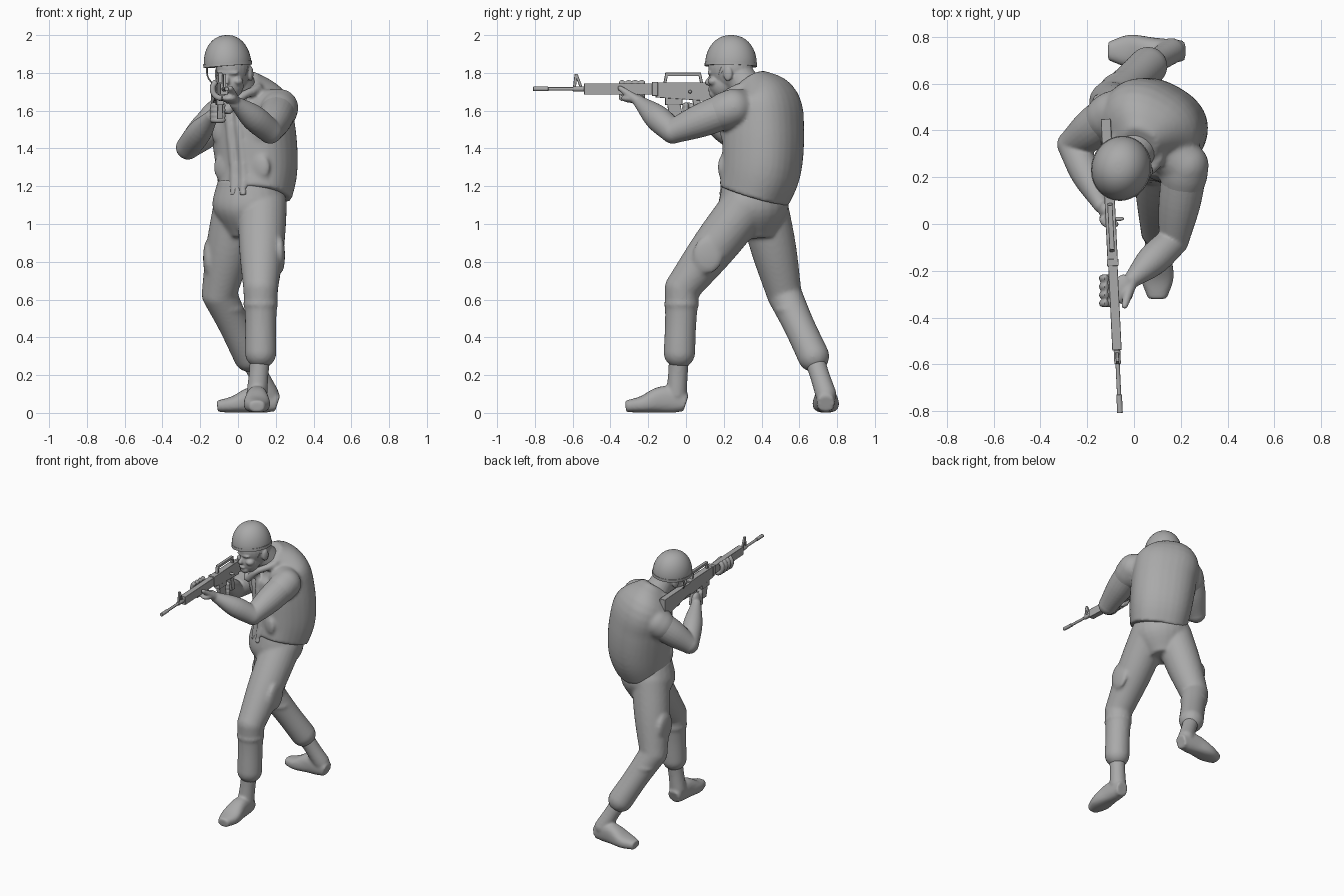
import bpy, bmesh, math
from mathutils import Vector, Matrix

cube = bpy.data.objects.get("Cube")
if cube:
    bpy.data.objects.remove(cube, do_unlink=True)

grey = bpy.data.materials.new("plain grey")
grey.use_nodes = True
shade = (.4, .4, .4, 1)
grey.diffuse_color = shade
grey.node_tree.nodes["Principled BSDF"].inputs["Base Color"].default_value = shade

RIGHTWARD, BACKWARD, UP = Vector((1, 0, 0)), Vector((0, 1, 0)), Vector((0, 0, 1))
# The body is twisted: shoulder line and the direction of its back
TWIST = Matrix.Rotation(math.radians(-30), 3, 'Z')
ACROSS, BACK = TWIST @ RIGHTWARD, TWIST @ BACKWARD


def spline(points, steps=5):
    """Smooth curve through points of any dimension."""
    points = [Vector(p) for p in points]
    padded = [points[0] * 2 - points[1], *points, points[-1] * 2 - points[-2]]
    curve = []
    for before, start, end, after in zip(padded, padded[1:], padded[2:], padded[3:]):
        leave, arrive = (end - before) / 2, (after - start) / 2
        for step in range(steps):
            t = step / steps
            ease = t * t * (3 - 2 * t)
            curve.append(start.lerp(end, ease) + leave * t * (1 - t) ** 2 - arrive * t * t * (1 - t))
    return curve + [points[-1]]


def loft(bm, stations, side=RIGHTWARD, square=1, sides=24):
    """Closed tube through (x, y, z, radius along side, optional other radius)."""
    path = spline([s if len(s) > 4 else (*s, s[-1]) for s in stations])
    centres = [Vector(p[:3]) for p in path]
    last = len(path) - 1
    rings = []
    for i, station in enumerate(path):
        along = (centres[min(i + 1, last)] - centres[max(i - 1, 0)]).normalized()
        u = (side - along * side.dot(along)).normalized() * station[3]
        v = along.cross(u).normalized() * station[4]
        ring = []
        for k in range(sides):
            angle = math.tau * k / sides
            c, s = (math.copysign(abs(w) ** square, w) for w in (math.cos(angle), math.sin(angle)))
            ring.append(bm.verts.new(centres[i] + u * c + v * s))
        rings.append(ring)
    for low, high in zip(rings, rings[1:]):
        for k in range(sides):
            bm.faces.new((low[k - 1], low[k], high[k], high[k - 1]))
    bm.faces.new(rings[0][::-1])
    bm.faces.new(rings[-1])


def ball(bm, centre, radii, turn=0):
    place = Matrix.Translation(centre) @ Matrix.Rotation(turn, 4, 'Z') @ Matrix.Diagonal((*radii, 1))
    bmesh.ops.create_uvsphere(bm, u_segments=24, v_segments=16, radius=1, matrix=place)


def limb(bm, start, end, start_radius, middle_radius, end_radius):
    """Round-ended segment between two joints."""
    middle = start.lerp(end, .5)
    loft(bm, [(*start, start_radius), (*middle, middle_radius), (*end, end_radius)], (end - start).orthogonal())
    for joint, radius in ((start, start_radius), (end, end_radius)):
        ball(bm, joint, [radius] * 3)


def fingers(bm, centre, step, palm_side, front_side, radius):
    """Four fingers curled around a grip."""
    for i in range(4):
        arc = []
        for k in range(6):
            angle = k / 2
            bend = palm_side * math.cos(angle) + front_side * math.sin(angle)
            arc.append((*(centre + step * i + bend * radius), .016))
        loft(bm, arc, step, sides=12)


def block(bm, front, back, bottom, top, width, rake=0, drop=0):
    """Side-on slab; rake slides its bottom backward, drop lowers its back end."""
    outline = [(front, top), (back, top), (back + rake, bottom - drop), (front + rake, bottom)]
    left, right = ([bm.verts.new((x, y, z)) for y, z in outline] for x in (-width / 2, width / 2))
    bm.faces.new(left)
    bm.faces.new(right[::-1])
    for i in range(len(outline)):
        bm.faces.new((left[i], left[i - 1], right[i - 1], right[i]))


def rod(bm, front, back, radius):
    place = Matrix.Translation((0, (front + back) / 2, 0)) @ Matrix.Rotation(math.pi / 2, 4, 'X')
    bmesh.ops.create_cone(bm, cap_ends=True, segments=16, radius1=radius, radius2=radius,
                          depth=back - front, matrix=place)


def finish(name, bm, voxel=0, smooth=3):
    """Make the object; with a voxel size its pieces are fused and relaxed."""
    bmesh.ops.recalc_face_normals(bm, faces=bm.faces)
    mesh = bpy.data.meshes.new(name)
    bm.to_mesh(mesh)
    bm.free()
    mesh.materials.append(grey)
    part = bpy.data.objects.new(name, mesh)
    bpy.context.collection.objects.link(part)
    bpy.context.view_layer.objects.active = part
    part.select_set(True)
    if voxel:
        fuse = part.modifiers.new("fuse", 'REMESH')
        fuse.mode, fuse.voxel_size, fuse.use_smooth_shade = 'VOXEL', voxel, True
        relax = part.modifiers.new("relax", 'SMOOTH')
        relax.factor, relax.iterations = .5, smooth
    else:
        bpy.ops.object.shade_smooth_by_angle(angle=math.radians(35))
    part.select_set(False)
    return part


# Trousers: pelvis, legs, bloused cuffs and cargo pockets; a boot under each cuff
legs = {
    "left": (Vector((.13, .32, 1.1)), Vector((.12, -.02, .66)), Vector((.12, -.035, .32)), Vector((.1, -.05, 0)), 0),
    "right": (Vector((0, .41, 1.1)), Vector((-.1, .52, .63)), Vector((.06, .675, .3)), Vector((.16, .74, 0)),
              -math.pi / 2)}
trousers = bmesh.new()
loft(trousers, [(.06, .35, 1.24, .17, .15), (.06, .36, 1.08, .2, .18), (.05, .37, .93, .1, .1)], ACROSS)
for side, (hip, knee, cuff, ankle, heading) in legs.items():
    limb(trousers, hip, knee, .13, .12, .093)
    limb(trousers, knee, cuff, .093, .083, .084)
    ball(trousers, knee.lerp(cuff, .25), (.094, .094, .04))
    outward = RIGHTWARD * (.1 if side == "left" else -.1)
    ball(trousers, hip.lerp(knee, .6) + outward, (.025, .08, .1))

    boot = bmesh.new()
    loft(boot, [(0, .05, .05, .045, .045), (0, 0, .065, .05, .065), (0, -.08, .07, .058, .07),
                (0, -.18, .045, .07, .045), (0, -.27, .035, .04, .03)], square=.8)
    for v in boot.verts:
        v.co.z = max(v.co.z, 0)
    boot.transform(Matrix.Translation(ankle) @ Matrix.Rotation(heading, 4, 'Z'))
    limb(boot, ankle + UP * .1, cuff, .056, .052, .055)
    finish(side + "_boot", boot, .009, 5)
finish("trousers", trousers, .011, 6)

# Arm joints: chest, shoulder, elbow, wrist
left_joints = [Vector((.1, .36, 1.6)), Vector((.22, .25, 1.615)), Vector((.17, -.07, 1.49)), Vector((-.01, -.24, 1.64))]
right_joints = [Vector((0, .46, 1.57)), Vector((-.09, .47, 1.57)), Vector((-.265, .34, 1.405)), Vector((-.14, .08, 1.57))]

# Vest with short sleeves, front edging, chest pockets and a collar
vest = bmesh.new()
torso = [(.09, .36, 1.15, .19, .18), (.1, .4, 1.3, .21, .2), (.08, .41, 1.5, .22, .2),
         (.05, .405, 1.65, .21, .175), (.02, .34, 1.77, .08, .08)]
loft(vest, torso, ACROSS, .85, 32)
for chest, shoulder, elbow, wrist in (left_joints, right_joints):
    limb(vest, chest, shoulder, .1, .105, .1)
    limb(vest, shoulder, shoulder.lerp(elbow, .3), .1, .1, .09)
for sign in (-1, 1):
    edging = [Vector(s[:3]) + ACROSS * .03 * sign - BACK * s[4] for s in torso[:4]]
    loft(vest, [(*p, .02, .015) for p in edging], ACROSS)
    for station in torso[1:3]:
        pocket = Vector(station[:3]) + ACROSS * .1 * sign - BACK * .16
        ball(vest, pocket, (.07, .03, .08), math.radians(-30))
    neck = Vector((.02, .33, 1.72))
    collar = [neck + BACK * .09 + UP * .03, neck + ACROSS * .1 * sign,
              neck - BACK * .12 + ACROSS * .06 * sign - UP * .05, neck - BACK * .16 - UP * .13]
    loft(vest, [(*p, .024) for p in collar], UP)
finish("vest", vest, .011, 6)

# Left arm reaching forward, hand under the handguard
arm = bmesh.new()
chest, shoulder, elbow, wrist = left_joints
limb(arm, shoulder, elbow, .095, .09, .065)
limb(arm, elbow, wrist, .065, .068, .036)
ball(arm, (-.045, -.28, 1.665), (.045, .065, .024))
fingers(arm, Vector((-.085, -.34, 1.715)), BACKWARD * .036, -UP, -RIGHTWARD, .05)
limb(arm, wrist, Vector((-.04, -.35, 1.72)), .03, .022, .014)
finish("left_arm", arm, .007)

# Right arm folded, hand on the pistol grip
arm = bmesh.new()
chest, shoulder, elbow, wrist = right_joints
limb(arm, shoulder, elbow, .095, .09, .064)
limb(arm, elbow, wrist, .064, .065, .034)
ball(arm, (-.125, .06, 1.59), (.026, .04, .055))
fingers(arm, Vector((-.1, .03, 1.55)), UP * .026, -RIGHTWARD, -BACKWARD, .035)
finish("right_arm", arm, .007)

# Head turned toward the sights: skull, jaw, chin, brow, nose, lips, cheeks, ears, neck
turned = Matrix.Rotation(-.3, 4, 'Z')
head = bmesh.new()
ball(head, (0, 0, .08), (.09, .12, .12))
ball(head, (0, -.045, 0), (.07, .07, .085))
ball(head, (0, -.085, -.055), (.036, .03, .03))
ball(head, (0, -.1, .055), (.06, .02, .014))
limb(head, Vector((0, -.1, .05)), Vector((0, -.125, .005)), .01, .012, .016)
ball(head, (0, -.11, -.033), (.026, .014, .012))
for sign in (-1, 1):
    ball(head, (.05 * sign, -.08, .01), (.028, .03, .022))
    ball(head, (.093 * sign, .015, .05), (.012, .025, .04))
head.transform(Matrix.Translation((-.025, .235, 1.745)) @ turned)
limb(head, Vector((.03, .36, 1.66)), Vector((-.02, .26, 1.82)), .1, .085, .075)
finish("head", head, .0065, 2)

# Helmet: rounded shell over a rolled rim, with chin straps
seat = Matrix.Translation((-.055, .238, 1.845)) @ turned @ Matrix.Rotation(-.08, 4, 'Y')
helmet = bmesh.new()
dome = [(0, 0, .155 * math.sin(a), .125 * math.cos(a) ** .9, .138 * math.cos(a) ** .9)
        for a in (math.radians(10 * i) for i in range(9))]
loft(helmet, dome + [(0, 0, .155, .005, .005)], sides=40)
loft(helmet, [(0, 0, z, .128, .14) for z in (-.01, 0, .01)], sides=40)
helmet.transform(seat)
finish("helmet", helmet)
straps = bmesh.new()
for sign in (-1, 1):
    loft(straps, [(.115 * sign, 0, 0, .004, .009), (.1 * sign, -.03, -.07, .004, .009),
                  (0, -.075, -.17, .004, .009)], sides=8)
straps.transform(seat)
finish("chin_straps", straps)

# Rifle along y with the bore at its origin
rifle = bmesh.new()
rod(rifle, -.81, -.73, .012)            # flash hider
rod(rifle, -.74, -.5, .009)             # barrel
rod(rifle, -.6, -.54, .014)             # sight base
block(rifle, -.54, -.16, -.03, .03, .04)                        # handguard
block(rifle, -.18, -.15, -.037, .037, .05)                      # handguard cap
block(rifle, -.59, -.575, 0, .08, .014, rake=.03)               # front sight
block(rifle, -.59, -.575, 0, .08, .014, rake=-.01)
block(rifle, -.16, .13, -.045, .035, .044, drop=.02)            # receiver
block(rifle, -.11, -.02, -.085, -.04, .04)                      # magazine well
block(rifle, -.1, -.03, -.16, -.08, .028, rake=.015)            # magazine
block(rifle, .03, .07, -.16, -.04, .03, rake=.025)              # pistol grip
block(rifle, -.02, .04, -.105, -.097, .012)                     # trigger guard
block(rifle, -.11, .08, .068, .086, .022)                       # carry handle
block(rifle, -.11, -.095, .03, .08, .022, rake=-.01)
block(rifle, .065, .08, .03, .08, .022, rake=.01)
block(rifle, .12, .45, -.05, .025, .042, drop=.06)              # stock
ball(rifle, (.035, .02, -.015), (.022, .009, .009))             # forward assist
weapon = finish("rifle", rifle)
weapon.location = (-.099, 0, 1.715)
weapon.rotation_euler.z = .0484
edges = weapon.modifiers.new("soft edges", 'BEVEL')
edges.width, edges.segments, edges.limit_method = .003, 2, 'ANGLE'
